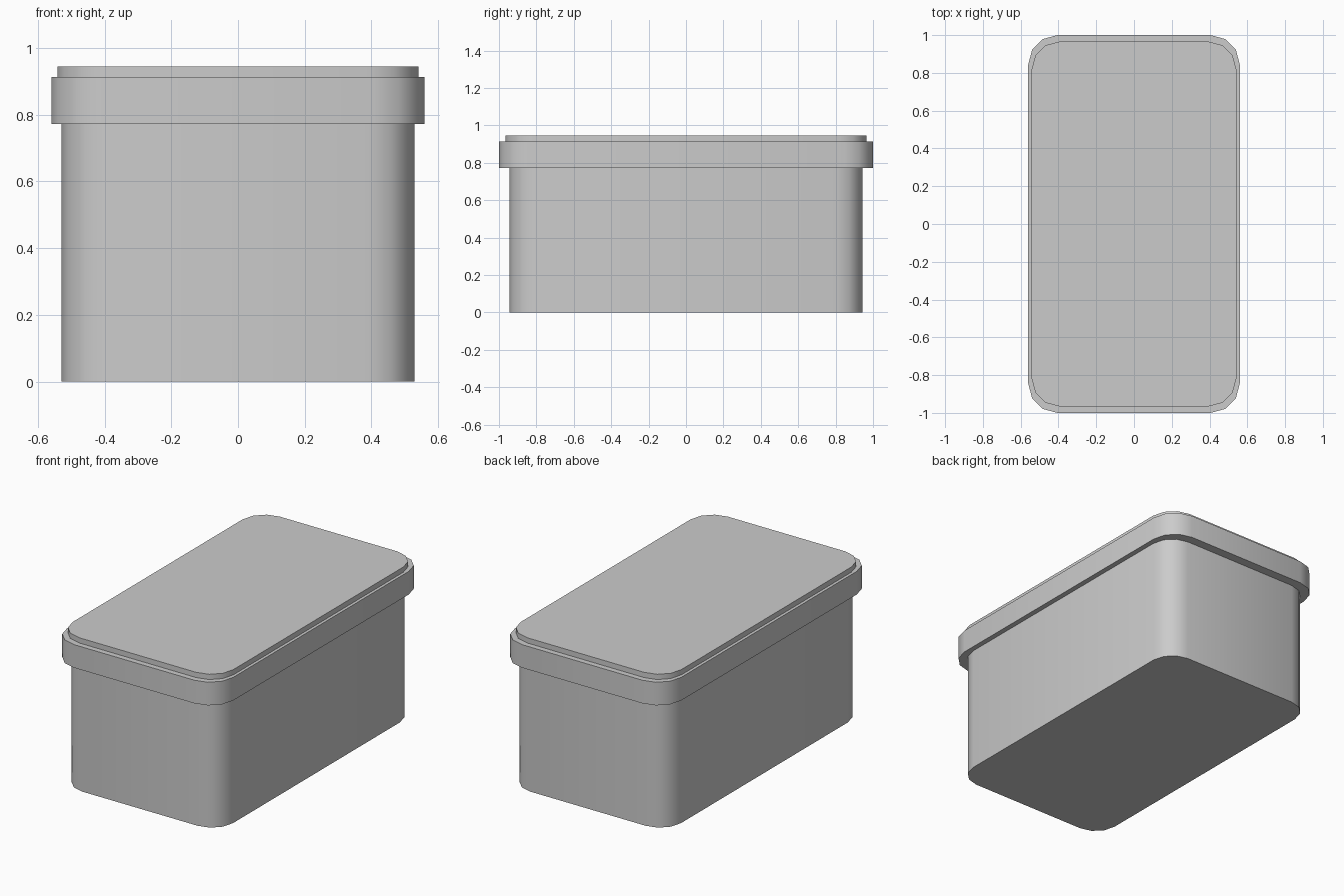
import bpy, bmesh, math

if "Cube" in bpy.data.objects:
    bpy.data.objects.remove(bpy.data.objects["Cube"])


def rounded_rect(hx, hy, r, z, steps=3):
    """Counter-clockwise rounded rectangle outline at height z."""
    pts = []
    for i, (sx, sy) in enumerate([(1, 1), (-1, 1), (-1, -1), (1, -1)]):
        for k in range(steps + 1):
            a = math.radians(90 * (i + k / steps))
            pts.append((sx * (hx - r) + r * math.cos(a),
                        sy * (hy - r) + r * math.sin(a), z))
    return pts


def stacked_solid(name, sections):
    """Closed solid through a stack of rounded rectangles (hx, hy, r, z)."""
    bm = bmesh.new()
    loops = [[bm.verts.new(p) for p in rounded_rect(*s)] for s in sections]
    for lo, hi in zip(loops, loops[1:]):
        n = len(lo)
        for i in range(n):
            j = (i + 1) % n
            bm.faces.new((lo[i], lo[j], hi[j], hi[i]))
    bm.faces.new(loops[0][::-1])
    bm.faces.new(loops[-1])
    mesh = bpy.data.meshes.new(name)
    bm.to_mesh(mesh)
    bm.free()
    obj = bpy.data.objects.new(name, mesh)
    bpy.context.collection.objects.link(obj)
    bpy.ops.object.select_all(action='DESELECT')
    obj.select_set(True)
    bpy.context.view_layer.objects.active = obj
    bpy.ops.object.shade_smooth_by_angle(angle=math.radians(35))
    return obj


# Container body, its top tucked just inside the lid
stacked_solid("container_body", [(0.529, 0.944, 0.14, 0.0),
                                 (0.529, 0.944, 0.14, 0.78)])

# Lid: overhanging rim with a slightly inset raised top
stacked_solid("lid", [(0.56, 1.0, 0.155, 0.772),
                      (0.56, 1.0, 0.155, 0.913),
                      (0.542, 0.966, 0.148, 0.913),
                      (0.542, 0.966, 0.148, 0.945)])
